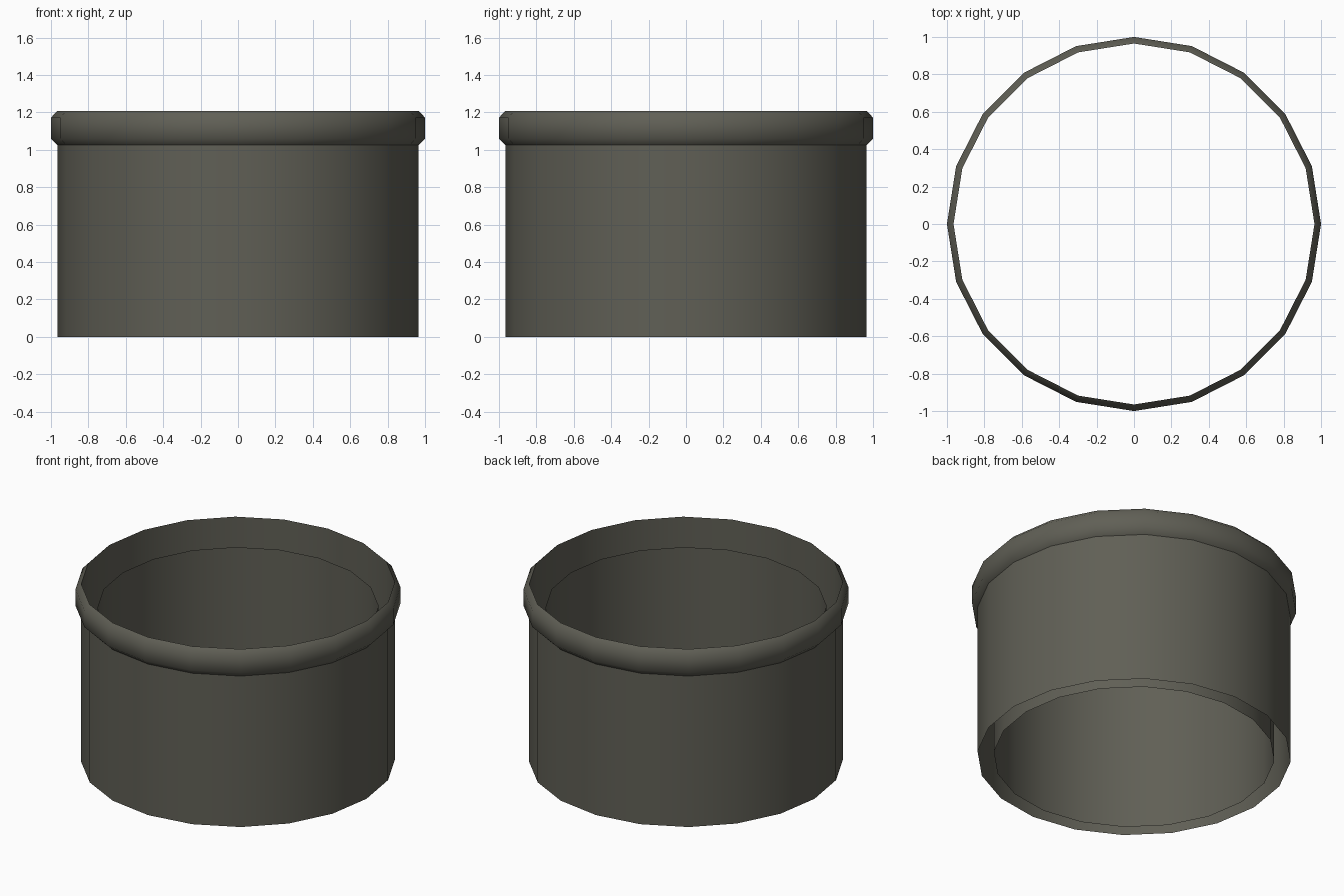
import bpy, bmesh, math

if "Cube" in bpy.data.objects:
    bpy.data.objects.remove(bpy.data.objects["Cube"])

SIDES = 20

metal = bpy.data.materials.new("dark olive grey")
metal.diffuse_color = (0.117, 0.115, 0.092, 1)
metal.use_nodes = True
metal.node_tree.nodes["Principled BSDF"].inputs["Base Color"].default_value = metal.diffuse_color


def lathe(name, profile, outward=True):
    """Open shell turned from (radius, height) points around z."""
    bm = bmesh.new()
    rings = []
    for r, z in profile:
        rings.append([bm.verts.new((r * math.cos(2 * math.pi * i / SIDES),
                                    r * math.sin(2 * math.pi * i / SIDES), z))
                      for i in range(SIDES)])
    for low, high in zip(rings, rings[1:]):
        for i in range(SIDES):
            j = (i + 1) % SIDES
            quad = [low[i], low[j], high[j], high[i]]
            face = bm.faces.new(quad if outward else quad[::-1])
            face.smooth = True
    mesh = bpy.data.meshes.new(name)
    bm.to_mesh(mesh)
    bm.free()
    mesh.materials.append(metal)
    obj = bpy.data.objects.new(name, mesh)
    bpy.context.collection.objects.link(obj)
    return obj


# Outer wall, running up behind the rim
lathe("outer_wall", [(0.965, 0), (0.965, 1.208)])

# Inner sleeve, open at both ends and a little lower than the rim
lathe("inner_sleeve", [(0.865, 0), (0.865, 1.048)], outward=False)

# Raised rim band with chamfered edges
lathe("rim_band", [(0.965, 1.025), (1.0, 1.06), (1.0, 1.172), (0.965, 1.208)])
